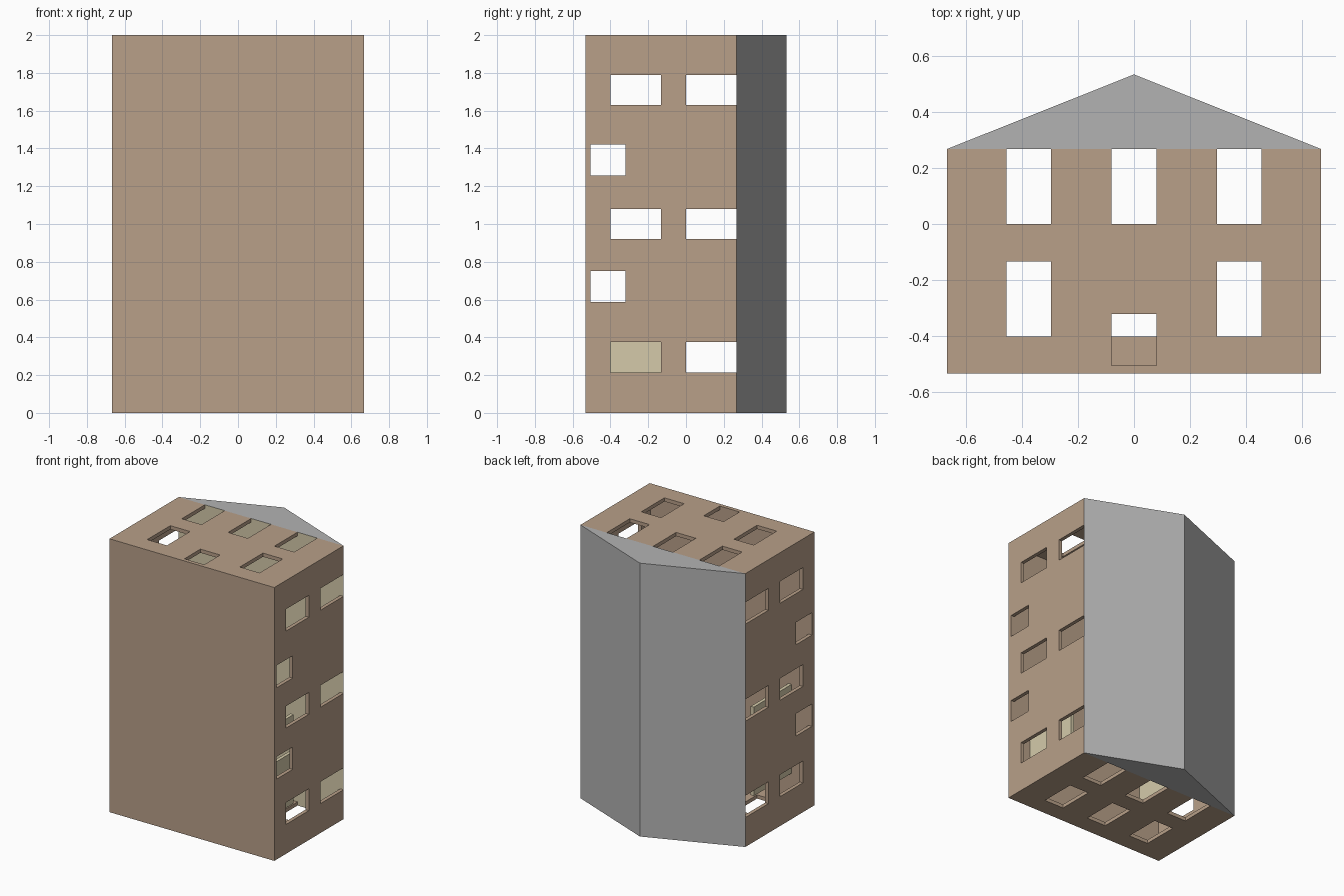
import bpy, bmesh
from mathutils import Matrix, Vector

if "Cube" in bpy.data.objects:
    bpy.data.objects.remove(bpy.data.objects["Cube"])

W, L = 0.667, 2.0            # half width (x), length (z)
FLOOR, EAVE, RIDGE = -0.533, 0.267, 0.533
T = 0.027                    # wall thickness


def material(name, rgb):
    m = bpy.data.materials.new(name)
    m.diffuse_color = (*rgb, 1)
    m.use_nodes = True
    m.node_tree.nodes["Principled BSDF"].inputs["Base Color"].default_value = m.diffuse_color
    return m


tan = material("tan_wall", (0.48, 0.35, 0.25))
cream = material("cream_inside", (0.66, 0.59, 0.40))
grey = material("grey_roof", (0.45, 0.45, 0.45))


def boxes(name, bounds, mat=None):
    """One object made of axis-aligned boxes (x0, x1, y0, y1, z0, z1)."""
    bm = bmesh.new()
    for x0, x1, y0, y1, z0, z1 in bounds:
        c = Vector((x0 + x1, y0 + y1, z0 + z1)) / 2
        s = Matrix.Diagonal((x1 - x0, y1 - y0, z1 - z0, 1))
        bmesh.ops.create_cube(bm, size=1, matrix=Matrix.Translation(c) @ s)
    me = bpy.data.meshes.new(name)
    bm.to_mesh(me)
    bm.free()
    ob = bpy.data.objects.new(name, me)
    bpy.context.collection.objects.link(ob)
    if mat:
        me.materials.append(mat)
    return ob


def cut(target, cutter):
    mod = target.modifiers.new("cut", 'BOOLEAN')
    mod.operation = 'DIFFERENCE'
    mod.solver = 'EXACT'
    mod.object = cutter
    cutter.hide_render = True
    bpy.context.view_layer.objects.active = target
    bpy.ops.object.modifier_apply(modifier=mod.name)
    bpy.data.objects.remove(cutter)


# hollow body, open under the roof
walls = boxes("house_walls", [(-W, W, FLOOR, EAVE, 0, L)], tan)
cut(walls, boxes("cavity", [(-W + T, W - T, FLOOR + T, 0.4, T, L - T)]))

# window and door openings
UPPER, LOWER, DOOR = (0, 0.3), (-0.4, -0.133), (-0.505, -0.32)
holes = []
for side in (-1, 1):                                   # long side walls
    xs = sorted((side * (W - 0.04), side * (W + 0.04)))
    for z in (0.295, 1.0, 1.71):
        holes += [(*xs, *rows, z - 0.08, z + 0.08) for rows in (UPPER, LOWER)]
    holes += [(*xs, *DOOR, z - 0.082, z + 0.082) for z in (0.67, 1.338)]
for z, middle in ((0, LOWER), (L, DOOR)):              # gable end walls
    for x in (-0.375, 0, 0.375):
        for rows in (UPPER, LOWER if x else middle):
            holes.append((x - 0.08, x + 0.08, *rows, z - 0.04, z + 0.04))
cut(walls, boxes("openings", holes))

# inner partitions near the two long walls, with a doorway
for side, name in ((-1, "left_partition"), (1, "right_partition")):
    xs = sorted((side * 0.475, side * 0.5))
    boxes(name, [(*xs, FLOOR + T, -0.07, 0.2, 0.58),
                 (*xs, FLOOR + T, -0.07, 0.76, 0.85)], cream)

# gabled roof with a cream ceiling underneath
bm = bmesh.new()
profile = [(-W, EAVE), (W, EAVE), (0, RIDGE)]
face = bm.faces.new([bm.verts.new((x, y, 0)) for x, y in profile])
ext = bmesh.ops.extrude_face_region(bm, geom=[face], use_keep_orig=True)
bmesh.ops.translate(bm, vec=(0, 0, L),
                    verts=[g for g in ext["geom"] if isinstance(g, bmesh.types.BMVert)])
bmesh.ops.recalc_face_normals(bm, faces=bm.faces)
for f in bm.faces:
    f.material_index = 1 if f.normal.y < -0.9 else 0
me = bpy.data.meshes.new("roof")
bm.to_mesh(me)
bm.free()
me.materials.append(grey)
me.materials.append(cream)
bpy.context.collection.objects.link(bpy.data.objects.new("roof", me))
